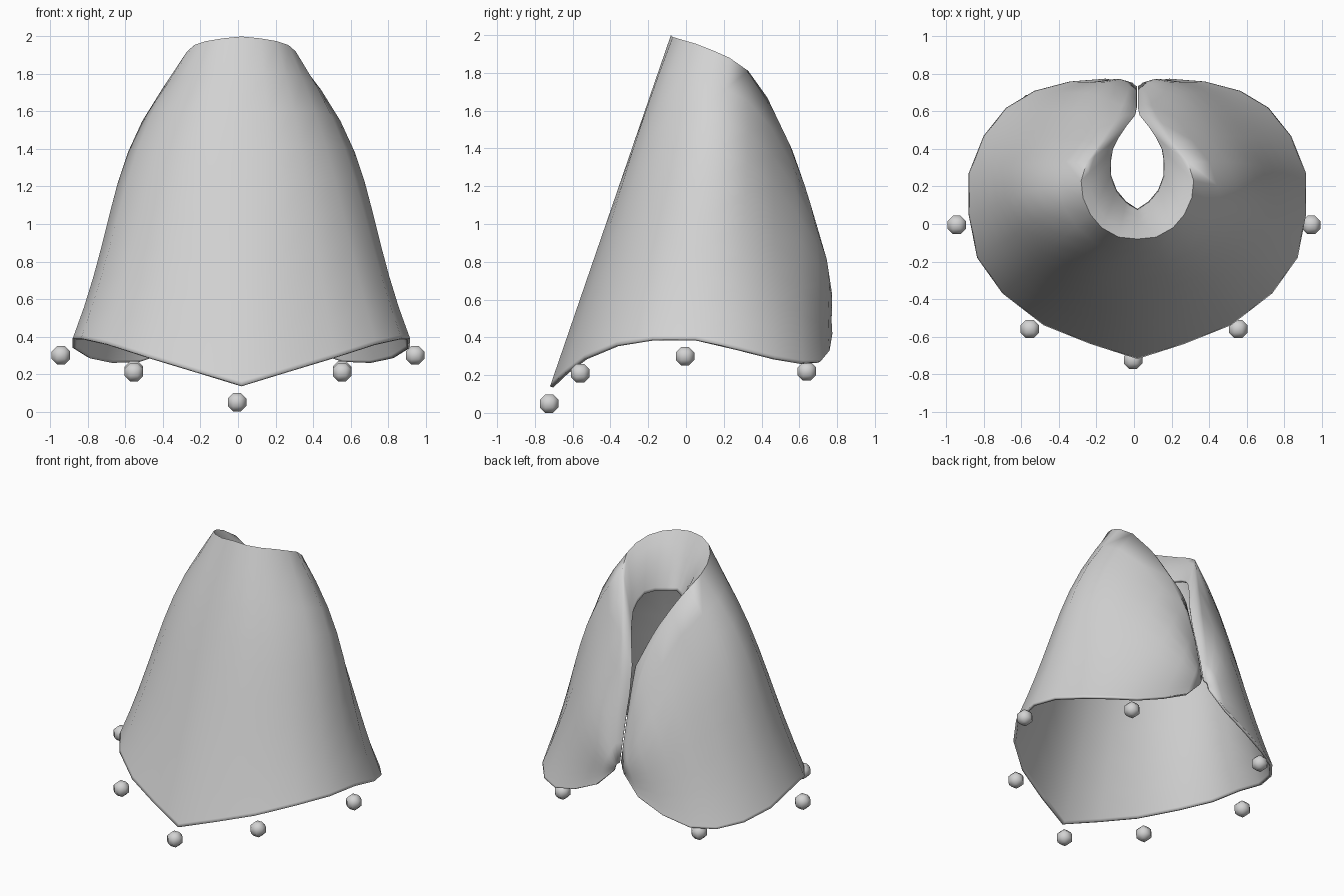
import bpy, math
from mathutils import Vector

cube = bpy.data.objects.get("Cube")
if cube:
    bpy.data.objects.remove(cube)


def make_material(name, color):
    mat = bpy.data.materials.new(name)
    mat.use_nodes = True
    mat.diffuse_color = color
    mat.node_tree.nodes["Principled BSDF"].inputs["Base Color"].default_value = color
    return mat


cloth = make_material("pale grey cloth", (0.65, 0.65, 0.65, 1))


def shade(obj, angle):
    bpy.ops.object.select_all(action="DESELECT")
    bpy.context.view_layer.objects.active = obj
    obj.select_set(True)
    bpy.ops.object.shade_smooth_by_angle(angle=math.radians(angle))


# Half outlines, running from the front centre round to the back slit
hem = [(0, -.72, .14), (.25, -.64, .215), (.5, -.54, .29), (.72, -.37, .36),
       (.855, -.18, .39), (.9, .05, .39), (.9, .27, .34), (.82, .47, .29),
       (.7, .62, .265), (.55, .71, .27), (.36, .76, .33), (.17, .775, .42),
       (.04, .755, .55)]
crest = [(0, -.08, 2), (.1, -.07, 1.99), (.19, -.02, 1.975), (.25, .05, 1.955),
         (.29, .14, 1.92), (.3, .23, 1.88), (.27, .33, 1.81), (.2, .43, 1.67),
         (.13, .54, 1.44), (.08, .63, 1.2), (.055, .695, .95), (.04, .735, .74),
         (.02, .745, .6)]
rim = [(0, .08, 1.62), (.06, .12, 1.62), (.11, .18, 1.63), (.14, .26, 1.63),
       (.14, .34, 1.6), (.13, .4, 1.56), (.1, .46, 1.5), (.06, .52, 1.4),
       (.012, .58, 1.26), (.003, .62, 1.08), (.003, .66, .93),
       (.003, .705, .75), (.003, .735, .61)]
bulge = [0, .02, .035, .05, .075, .105, .08, .05, .045, .055, .045, .025, .005]

# Row positions, with tight rows that keep the hem and rim crisp
BODY_ROWS = [0, .012] + [k / 9 for k in range(1, 10)]
ROLL_ROWS = [.25, .5, .75, .95, 1]


def column(i):
    """Points from the hem, over the bulging body and crest, to the inner rim."""
    low, top, inner = Vector(hem[i]), Vector(crest[i]), Vector(rim[i])
    out = Vector((low.x, low.y - .1, 0)).normalized()
    body = [low.lerp(top, t) + out * bulge[i] * math.sin(math.pi * t ** 1.8)
            for t in BODY_ROWS]
    # Rounded roll of the collar and slit edge, fading out at the corner
    puff = Vector((0, .004 * (last - i), 0)) if i > 7 else Vector((0, 0, .02))
    return body + [top.lerp(inner, t) + puff * math.sin(math.pi * t)
                   for t in ROLL_ROWS]


# Cape: one lofted sheet, mirrored about the front fold
last = len(hem) - 1
verts, faces = [], []
for i in range(-last, last + 1):
    side = -1 if i < 0 else 1
    verts += [(side * p.x + .018, p.y, p.z) for p in column(abs(i))]
rows = len(BODY_ROWS) + len(ROLL_ROWS)
for c in range(2 * last):
    for r in range(rows - 1):
        a = c * rows + r
        faces.append((a, a + rows, a + rows + 1, a + 1))
mesh = bpy.data.meshes.new("cape")
mesh.from_pydata(verts, [], faces)
mesh.materials.append(cloth)
cape = bpy.data.objects.new("cape", mesh)
bpy.context.collection.objects.link(cape)
shade(cape, 80)
thickness = cape.modifiers.new("thickness", "SOLIDIFY")
thickness.thickness = .018
thickness.offset = -1


# Hem beads: chamfered cubes, octagonal from every side
def bead(name, location):
    bpy.ops.mesh.primitive_cube_add(size=.098, location=location)
    obj = bpy.context.object
    obj.name = name
    obj.data.materials.append(cloth)
    chamfer = obj.modifiers.new("chamfer", "BEVEL")
    chamfer.width = .0287
    chamfer.segments = 1
    bpy.ops.object.modifier_apply(modifier=chamfer.name)
    shade(obj, 80)


bead("front_bead", (-.005, -.725, .049))
for label, s in (("left", 1), ("right", -1)):
    bead(label + "_front_bead", (s * .555, -.56, .21))
    bead(label + "_side_bead", (s * .945, -.005, .3))
    bead(label + "_back_bead", (s * .555, .64, .22))
